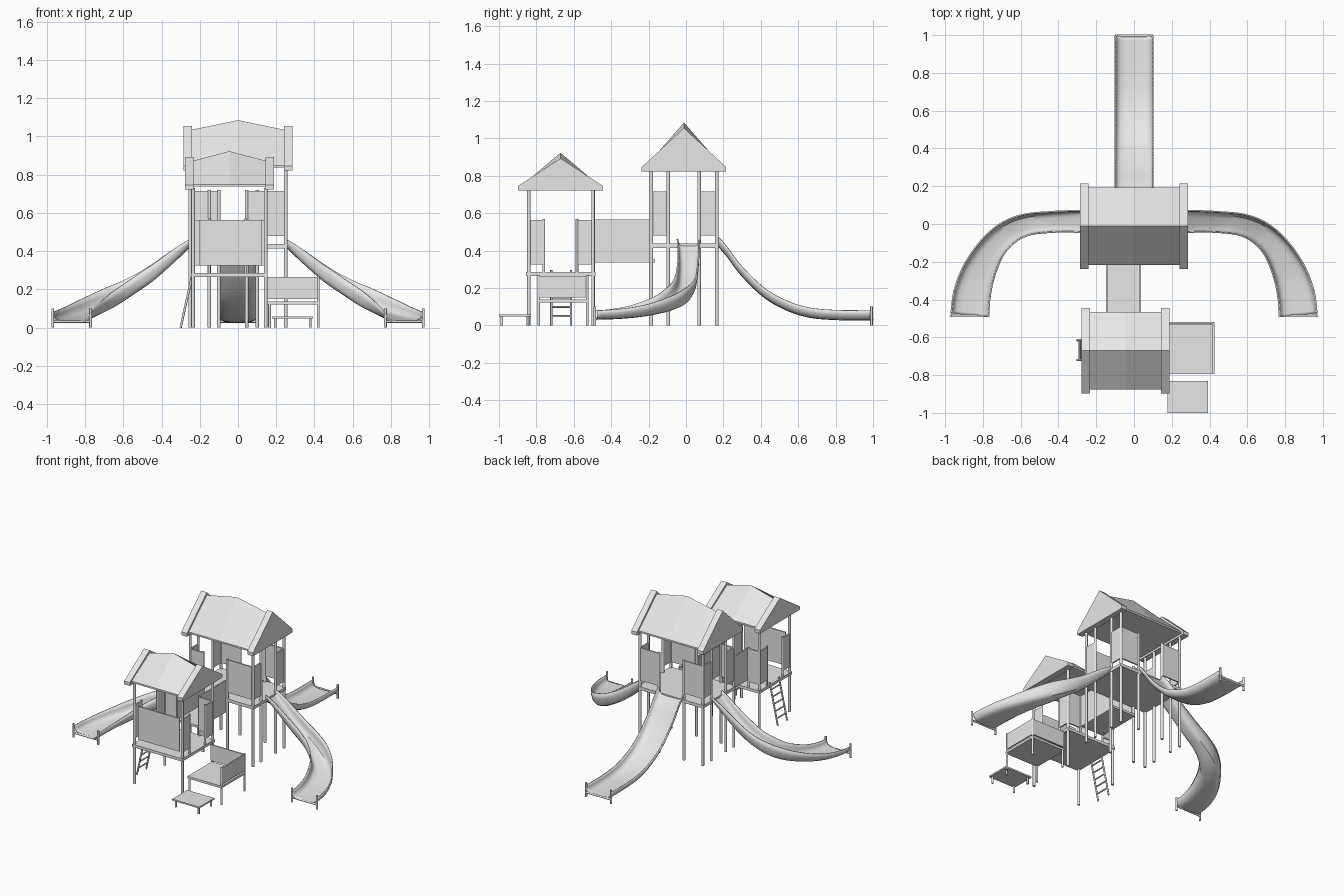
import bpy, bmesh, math
from mathutils import Vector

cube = bpy.data.objects.get("Cube")
if cube:
    bpy.data.objects.remove(cube, do_unlink=True)

grey = bpy.data.materials.new("light_grey")
grey.use_nodes = True
grey.diffuse_color = (0.8, 0.8, 0.8, 1)
grey.node_tree.nodes["Principled BSDF"].inputs["Base Color"].default_value = (0.8, 0.8, 0.8, 1)


def finish(name, bm):
    bmesh.ops.recalc_face_normals(bm, faces=bm.faces)
    mesh = bpy.data.meshes.new(name)
    bm.to_mesh(mesh)
    bm.free()
    mesh.materials.append(grey)
    ob = bpy.data.objects.new(name, mesh)
    bpy.context.collection.objects.link(ob)
    return ob


def smooth(ob):
    bpy.ops.object.select_all(action='DESELECT')
    ob.select_set(True)
    bpy.context.view_layer.objects.active = ob
    bpy.ops.object.shade_smooth_by_angle(angle=math.radians(40))


def box(name, x, y, z):
    bm = bmesh.new()
    bmesh.ops.create_cube(bm, size=1)
    for v in bm.verts:
        v.co = [(r[0] + r[1]) / 2 + c * (r[1] - r[0]) for c, r in zip(v.co, (x, y, z))]
    return finish(name, bm)


def rod(name, a, b, r=0.0095):
    a, b = Vector(a), Vector(b)
    bm = bmesh.new()
    bmesh.ops.create_cone(bm, cap_ends=True, segments=12, radius1=r, radius2=r, depth=(b - a).length)
    turn = (b - a).to_track_quat('Z', 'Y').to_matrix()
    for v in bm.verts:
        v.co = turn @ v.co + (a + b) / 2
    ob = finish(name, bm)
    smooth(ob)
    return ob


def post(name, x, y, top, bottom=0, r=0.0095):
    return rod(name, (x, y, bottom), (x, y, top), r)


def panel_x(name, x0, x1, y, z):
    box(name, (x0, x1), (y - 0.005, y + 0.005), z)


def panel_y(name, y0, y1, x, z):
    box(name, (x - 0.005, x + 0.005), (y0, y1), z)


def prism(name, stations, y, half, eave, lip):
    """Gabled solid through (x, ridge height) stations."""
    bm = bmesh.new()
    rings = []
    for x, peak in stations:
        pts = ((-half, eave), (-half, eave + lip), (0, peak), (half, eave + lip), (half, eave))
        rings.append([bm.verts.new((x, y + dy, z)) for dy, z in pts])
    for a, b in zip(rings, rings[1:]):
        for i in range(5):
            j = (i + 1) % 5
            bm.faces.new((a[i], a[j], b[j], b[i]))
    bm.faces.new(rings[0])
    bm.faces.new(rings[-1])
    return finish(name, bm)


def roof(label, x, y, half, eave, cap_peak):
    inner = half - 0.045
    prism(label + "_roof", [(x - inner, cap_peak - 0.02), (x, cap_peak + 0.03),
                            (x + inner, cap_peak - 0.02)], y, 0.205, eave + 0.015, 0.012)
    for s in (-1, 1):
        ends = sorted((x + s * half, x + s * inner))
        prism(label + "_roof_end", [(e, cap_peak) for e in ends], y, 0.226, eave, 0.024)


def slide(name, keys, sign=1):
    """Trough swept through keys of x, y, floor height, half width, wall height."""
    keys = [Vector(k) for k in keys]
    keys = [2 * keys[0] - keys[1]] + keys + [2 * keys[-1] - keys[-2]]
    path = []
    for i in range(1, len(keys) - 2):
        p, q, r, s = keys[i - 1:i + 3]
        for n in range(8):
            t = n / 8
            path.append((2 * q + (r - p) * t + (2 * p - 5 * q + 4 * r - s) * t * t
                         + (3 * q - p - 3 * r + s) * t ** 3) / 2)
    path.append(keys[-2])
    profile = [(-1, 1), (-0.97, 0.6), (-0.88, 0.25), (-0.7, 0.06), (-0.4, 0)]
    profile += [(-u, h) for u, h in reversed(profile)]
    bm = bmesh.new()
    rows = []
    for i, p in enumerate(path):
        d = path[min(i + 1, len(path) - 1)] - path[max(i - 1, 0)]
        side = Vector((d[1], -d[0])).normalized()
        rows.append([bm.verts.new((sign * (p[0] + side.x * u * p[3]), p[1] + side.y * u * p[3],
                                   p[2] + h * p[4])) for u, h in profile])
    for a, b in zip(rows, rows[1:]):
        for i in range(len(profile) - 1):
            bm.faces.new((a[i], a[i + 1], b[i + 1], b[i]))
    ob = finish(name, bm)
    mod = ob.modifiers.new("thickness", 'SOLIDIFY')
    mod.thickness = 0.008
    mod.offset = 0
    smooth(ob)
    # Foot posts and cross bar at the exit
    x, y = sign * path[-1][0], path[-1][1]
    for s in (-1, 1):
        post(name + "_foot", x + s * 0.099, y - 0.004, 0.1, r=0.007)
    rod(name + "_foot_bar", (x - 0.1, y, 0.032), (x + 0.1, y, 0.032), 0.007)


# Tall tower
HIGH = (0.48, 0.715)
box("tall_deck", (-0.26, 0.26), (-0.195, 0.175), (0.415, 0.437))
roof("tall", 0, -0.011, 0.285, 0.822, 1.055)
for x in (-0.25, 0.25):
    for y in (-0.185, -0.095, 0.07, 0.165):
        post("tall_post", x, y, 0.83)
    panel_y("tall_side_panel", -0.18, -0.095, x, HIGH)
    panel_y("tall_side_panel", 0.07, 0.16, x, HIGH)
for y, gap in ((-0.185, (-0.15, 0.045)), (0.165, (-0.1, 0.1))):
    for x in gap:
        post("tall_inner_post", x, y, 0.72)
    panel_x("tall_end_panel", -0.245, gap[0], y, HIGH)
    panel_x("tall_end_panel", gap[1], 0.245, y, HIGH)

# Low tower
LOW = (0.325, 0.563)
box("low_deck", (-0.245, 0.155), (-0.855, -0.485), (0.265, 0.285))
roof("low", -0.045, -0.671, 0.233, 0.722, 0.893)
for x in (-0.235, 0.145):
    for y in (-0.84, -0.497):
        post("low_post", x, y, 0.73)
    for y0, y1, edge in ((-0.835, -0.76, -0.76), (-0.585, -0.5, -0.583)):
        panel_y("low_side_panel", y0, y1, x, LOW)
        post("low_rail_post", x, edge, 0.57, 0.28, 0.007)
panel_x("low_front_panel", -0.205, 0.125, -0.84, LOW)
panel_x("low_back_panel", -0.23, -0.15, -0.497, LOW)
panel_x("low_back_panel", 0.04, 0.14, -0.497, LOW)
for x in (-0.15, 0.04):
    post("low_rail_post", x, -0.497, 0.57, 0.28, 0.007)

# Bridge between the towers
box("bridge_floor", (-0.148, 0.038), (-0.495, -0.165), (0.336, 0.352))
for x in (-0.143, 0.033):
    panel_y("bridge_panel", -0.49, -0.19, x, (0.352, 0.565))

# Ladder
for y in (-0.72, -0.615):
    rod("ladder_rail", (-0.3, y, 0), (-0.235, y, 0.295), 0.006)
for i in range(1, 6):
    t = i / 6
    x = -0.3 + 0.065 * t
    rod("ladder_rung", (x, -0.72, 0.295 * t), (x, -0.615, 0.295 * t), 0.005)

# Side landing and step
box("landing_deck", (0.155, 0.425), (-0.795, -0.52), (0.122, 0.138))
panel_x("landing_back_panel", 0.155, 0.415, -0.528, (0.15, 0.265))
panel_y("landing_side_panel", -0.785, -0.535, 0.42, (0.15, 0.265))
for x, top in ((0.165, 0.13), (0.42, 0.27)):
    for y in (-0.787, -0.528):
        post("landing_post", x, y, top, r=0.007)
box("step_top", (0.177, 0.393), (-1, -0.83), (0.047, 0.058))
for x in (0.195, 0.377):
    for y in (-0.985, -0.845):
        post("step_leg", x, y, 0.05, r=0.007)

# Slides
curve = [(0.25, 0.012, 0.428, 0.058, 0.035), (0.33, 0.014, 0.35, 0.056, 0.065),
         (0.45, 0.01, 0.245, 0.054, 0.085), (0.57, -0.004, 0.165, 0.056, 0.09),
         (0.665, -0.045, 0.11, 0.062, 0.095), (0.75, -0.125, 0.075, 0.07, 0.08),
         (0.82, -0.25, 0.05, 0.086, 0.06), (0.857, -0.37, 0.038, 0.096, 0.05),
         (0.87, -0.483, 0.034, 0.099, 0.045)]
slide("left_slide", curve)
slide("right_slide", curve, -1)
slide("back_slide", [(0, y, z, 0.1, 0.05) for y, z in (
    (0.17, 0.428), (0.22, 0.37), (0.3, 0.265), (0.42, 0.15), (0.54, 0.082),
    (0.66, 0.045), (0.8, 0.032), (0.996, 0.03))])
